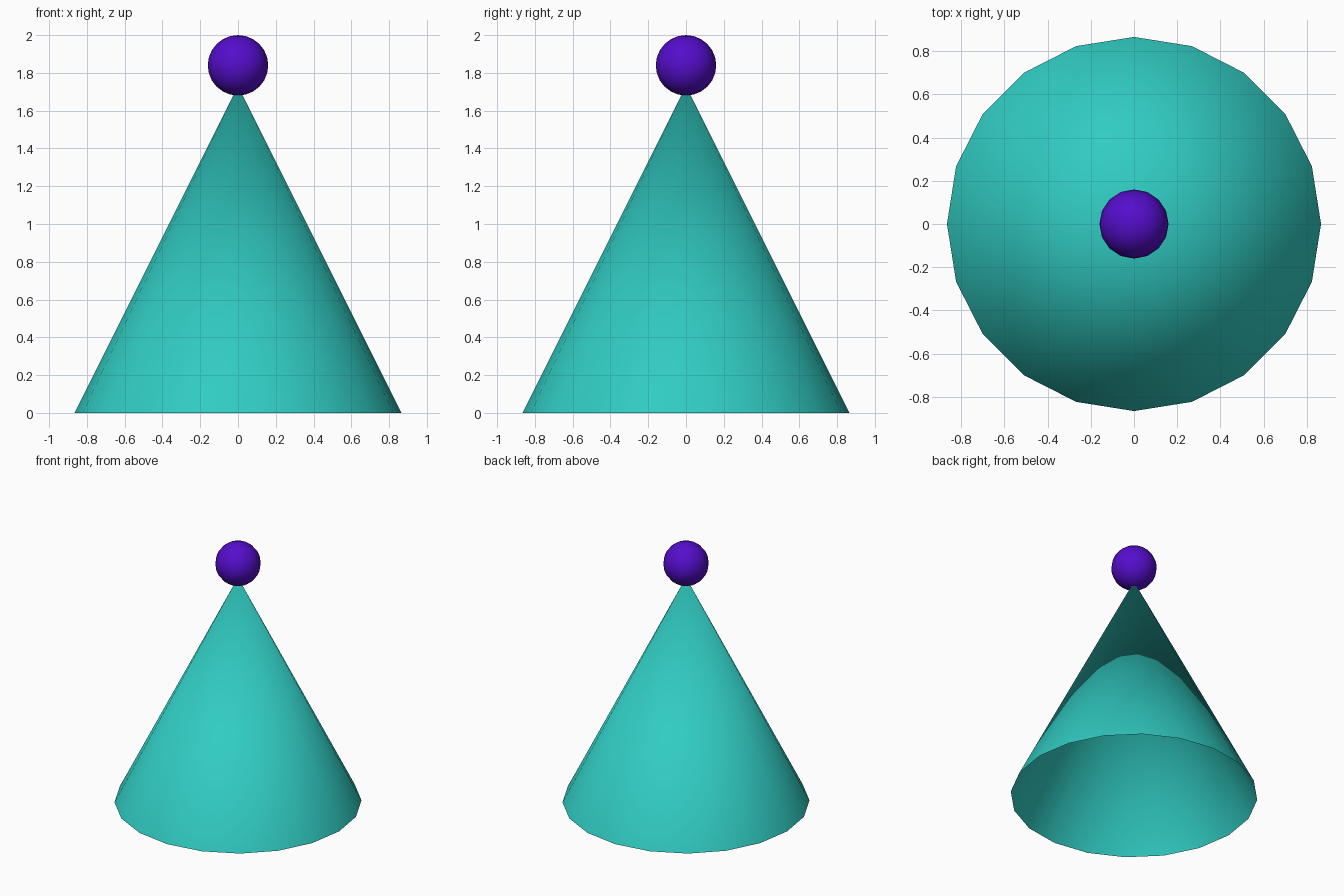
import bpy

if "Cube" in bpy.data.objects:
    bpy.data.objects.remove(bpy.data.objects["Cube"])


def paint(obj, name, color):
    mat = bpy.data.materials.new(name)
    mat.diffuse_color = color
    mat.use_nodes = True
    mat.node_tree.nodes["Principled BSDF"].inputs["Base Color"].default_value = mat.diffuse_color
    obj.data.materials.append(mat)


def finish(name, mat_name, color):
    obj = bpy.context.object
    obj.name = name
    bpy.ops.object.shade_smooth()
    paint(obj, mat_name, color)


CONE_R, CONE_H, BALL_R = 0.865, 1.73, 0.16

# Hollow hat cone, open underneath, smooth up to a single tip vertex
bpy.ops.mesh.primitive_cone_add(vertices=20, radius1=CONE_R, radius2=0, depth=CONE_H,
                                end_fill_type='NOTHING', location=(0, 0, CONE_H / 2))
finish("hat_cone", "teal", (0.03, 0.6, 0.54, 1))

# Ball on the tip
bpy.ops.mesh.primitive_uv_sphere_add(segments=16, ring_count=12, radius=BALL_R,
                                     location=(0, 0, 2 - BALL_R))
finish("tip_ball", "purple", (0.09, 0.004, 0.6, 1))
